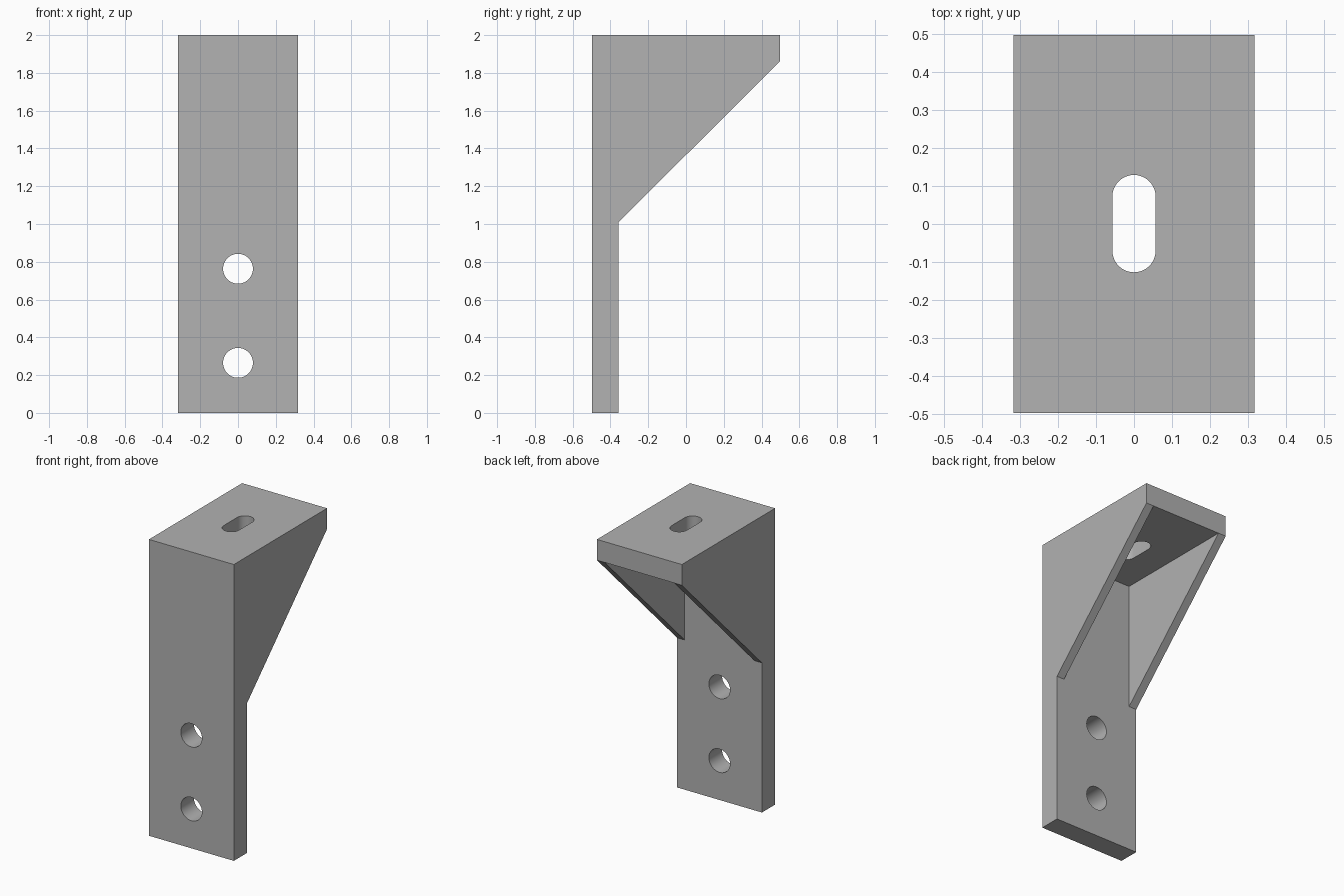
import bpy
import math

if "Cube" in bpy.data.objects:
    bpy.data.objects.remove(bpy.data.objects["Cube"], do_unlink=True)

HALF_W, HALF_D, HEIGHT = 0.317, 0.497, 2.0
PLATE, WALL = 0.14, 0.057
INNER_Y = -HALF_D + PLATE
INNER_Z = HEIGHT - PLATE

grey = bpy.data.materials.new("bracket grey")
grey.use_nodes = True
colour = (0.445, 0.445, 0.445, 1)
grey.diffuse_color = colour
grey.node_tree.nodes["Principled BSDF"].inputs["Base Color"].default_value = colour


def prism(name, outline, start, end, place):
    """Extrude a 2D outline from start to end; place maps (u, v, depth) to xyz."""
    n = len(outline)
    verts = [place(u, v, d) for d in (start, end) for u, v in outline]
    faces = [list(range(n))[::-1], list(range(n, 2 * n))]
    faces += [[i, (i + 1) % n, (i + 1) % n + n, i + n] for i in range(n)]
    mesh = bpy.data.meshes.new(name)
    mesh.from_pydata(verts, [], faces)
    mesh.materials.append(grey)
    obj = bpy.data.objects.new(name, mesh)
    bpy.context.collection.objects.link(obj)
    # Consistent outward normals
    bpy.ops.object.select_all(action="DESELECT")
    bpy.context.view_layer.objects.active = obj
    obj.select_set(True)
    bpy.ops.object.mode_set(mode="EDIT")
    bpy.ops.mesh.select_all(action="SELECT")
    bpy.ops.mesh.normals_make_consistent(inside=False)
    bpy.ops.object.mode_set(mode="OBJECT")
    return obj


def slot(u, v, radius, reach, steps=24):
    """Round outline stretched along v by reach on each side."""
    points = []
    for side in (0, 1):
        for i in range(steps + (1 if reach else 0)):
            a = math.pi * (side + i / steps)
            points.append((u + radius * math.cos(a),
                           v + radius * math.sin(a) + (reach, -reach)[side]))
    return points


def cut(target, cutter):
    cutter.hide_render = True
    mod = target.modifiers.new(cutter.name, "BOOLEAN")
    mod.operation = "DIFFERENCE"
    mod.solver = "EXACT"
    mod.object = cutter
    bpy.context.view_layer.objects.active = target
    bpy.ops.object.modifier_apply(modifier=mod.name)
    bpy.data.objects.remove(cutter, do_unlink=True)


def along_x(u, v, d):
    return (d, u, v)


def along_y(u, v, d):
    return (u, d, v)


def along_z(u, v, d):
    return (u, v, d)


# Solid body with the sloped gusset outline
body = prism("bracket_body", [
    (-HALF_D, 0), (INNER_Y, 0), (INNER_Y, 1.01), (HALF_D, INNER_Z),
    (HALF_D, HEIGHT), (-HALF_D, HEIGHT)], -HALF_W, HALF_W, along_x)

# Pocket between the two side gussets
inner = HALF_W - WALL
cut(body, prism("pocket_cutter", [
    (INNER_Y, 0.9), (0.7, 0.9), (0.7, INNER_Z), (INNER_Y, INNER_Z)],
    -inner, inner, along_x))

# Two round holes through the upright plate
for z in (0.265, 0.763):
    cut(body, prism("hole_cutter", slot(0, z, 0.079, 0), -0.7, -0.2, along_y))

# Long slot through the top plate
cut(body, prism("slot_cutter", slot(0, 0.001, 0.057, 0.071), 1.7, 2.2, along_z))

bpy.ops.object.select_all(action="DESELECT")
body.select_set(True)
bpy.context.view_layer.objects.active = body
bpy.ops.object.shade_smooth_by_angle(angle=math.radians(30))
